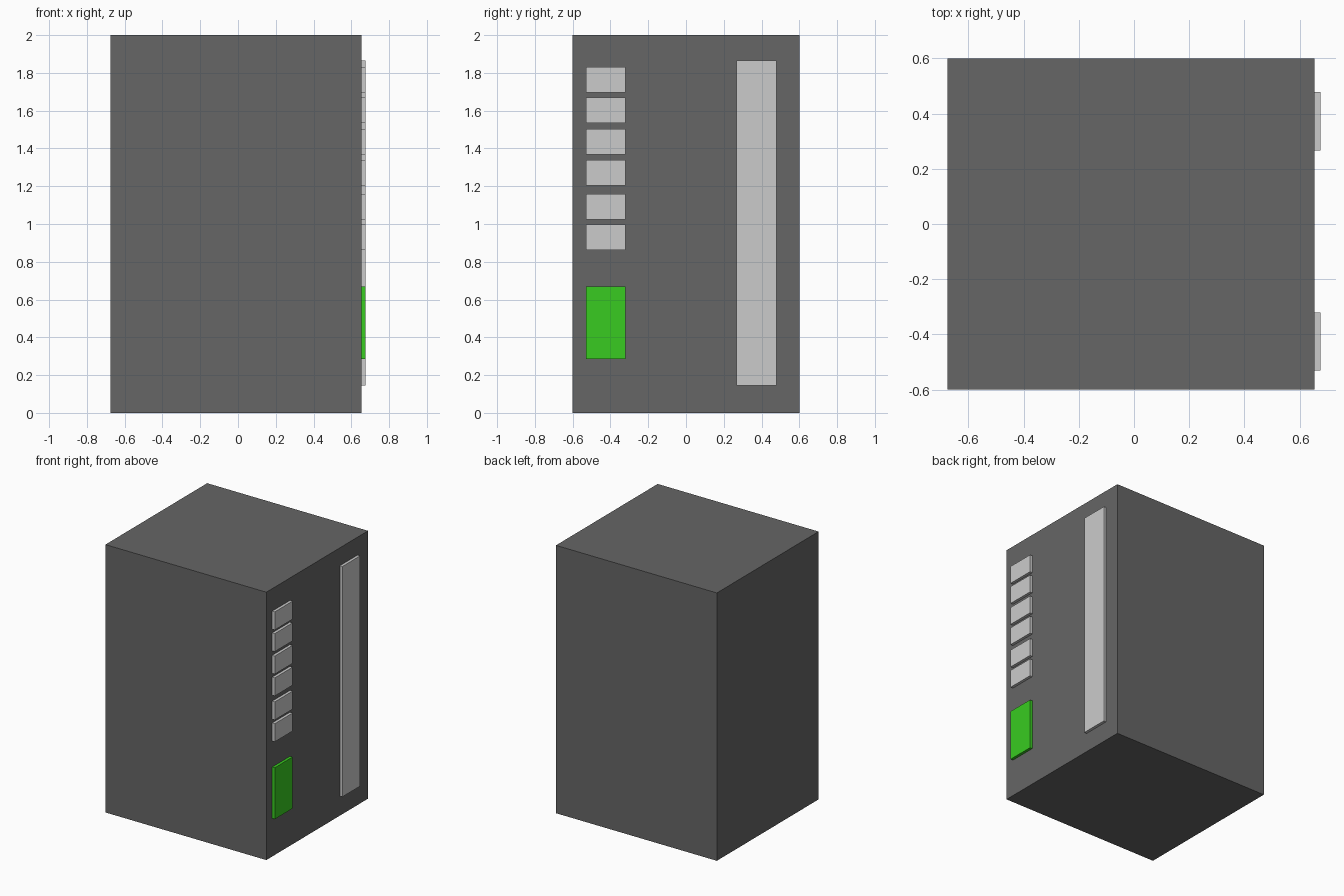
import bpy

if "Cube" in bpy.data.objects:
    bpy.data.objects.remove(bpy.data.objects["Cube"])


def material(name, color):
    mat = bpy.data.materials.new(name)
    mat.diffuse_color = color
    mat.use_nodes = True
    mat.node_tree.nodes["Principled BSDF"].inputs["Base Color"].default_value = mat.diffuse_color
    return mat


def box(name, x, y, z, mat=None):
    """Axis-aligned box from (min, max) pairs."""
    spans = (x, y, z)
    bpy.ops.mesh.primitive_cube_add(size=1, location=[(a + b) / 2 for a, b in spans])
    ob = bpy.context.object
    ob.name = name
    ob.scale = [b - a for a, b in spans]
    bpy.ops.object.transform_apply(location=False, rotation=False, scale=True)
    if mat:
        ob.data.materials.append(mat)
    return ob


dark = material("dark_grey", (0.133, 0.133, 0.133, 1))
green = material("green", (0.04, 0.6, 0.015, 1))

FACE = (0.654, 0.675)      # thickness of everything mounted on the right side
COLUMN = (-0.53, -0.32)    # shared width of the buttons and the screen

# Cabinet
box("cabinet_body", (-0.675, 0.654), (-0.6, 0.6), (0, 2), dark)

# Tall panel
box("tall_panel", FACE, (0.267, 0.478), (0.146, 1.866))

# Column of six buttons
for i, z in enumerate((0.862, 1.025, 1.204, 1.367, 1.535, 1.697)):
    box(f"button_{i + 1}", FACE, COLUMN, (z, z + 0.135))

# Green screen
box("green_screen", FACE, COLUMN, (0.284, 0.668), green)
